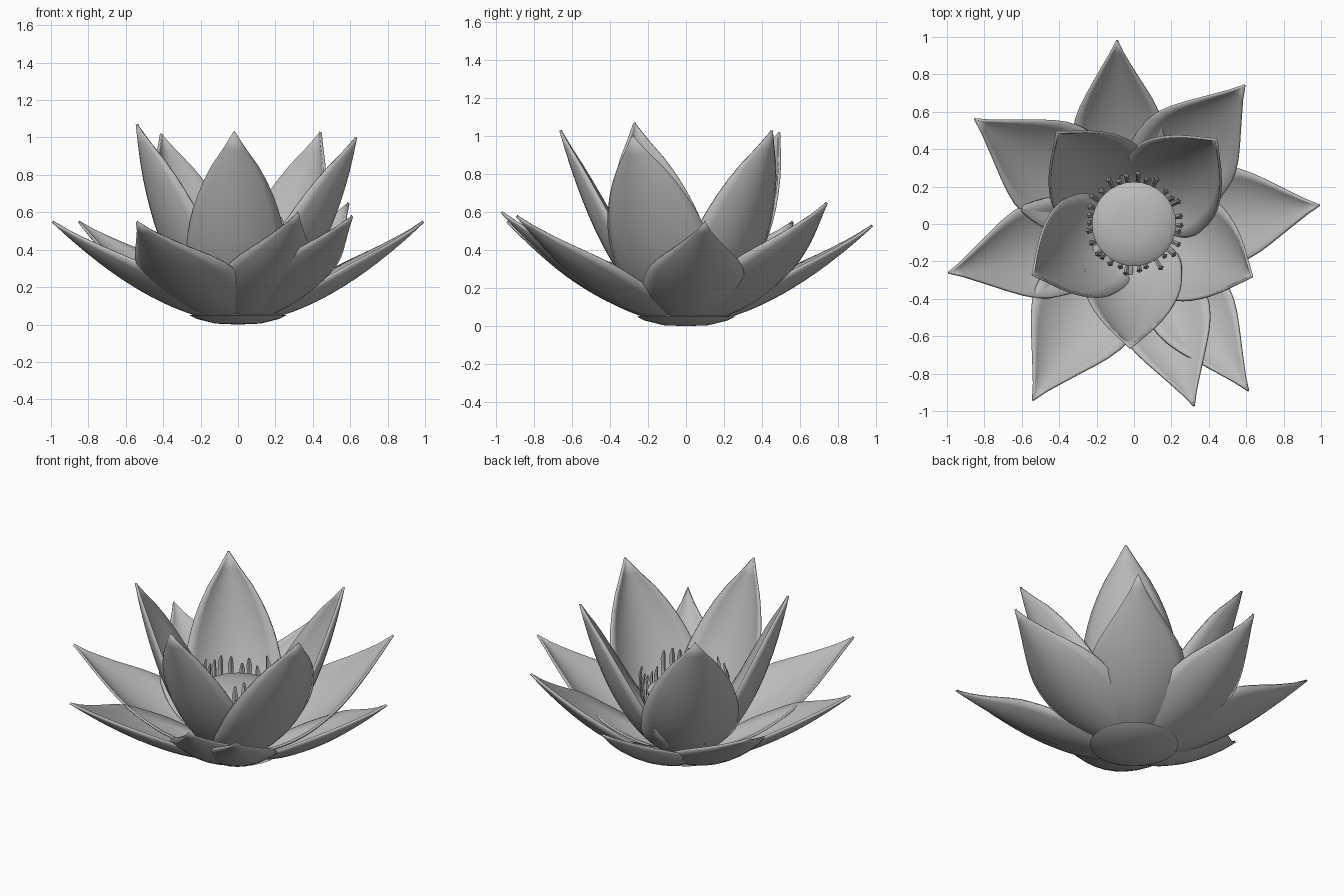
import bpy, bmesh, math, random
from mathutils import Vector

if "Cube" in bpy.data.objects:
    bpy.data.objects.remove(bpy.data.objects["Cube"])
random.seed(4)

grey = bpy.data.materials.new("soft_grey")
grey.use_nodes = True
grey.diffuse_color = (0.5, 0.5, 0.5, 1)
grey.node_tree.nodes["Principled BSDF"].inputs["Base Color"].default_value = (0.5, 0.5, 0.5, 1)


def finish(name, bm, thickness=0):
    """Turn a bmesh into a smooth grey object."""
    bmesh.ops.recalc_face_normals(bm, faces=bm.faces)
    mesh = bpy.data.meshes.new(name)
    bm.to_mesh(mesh)
    bm.free()
    mesh.materials.append(grey)
    ob = bpy.data.objects.new(name, mesh)
    bpy.context.collection.objects.link(ob)
    if thickness:
        solid = ob.modifiers.new("thickness", "SOLIDIFY")
        solid.thickness = thickness
        solid.offset = 0
    bpy.ops.object.select_all(action="DESELECT")
    ob.select_set(True)
    bpy.context.view_layer.objects.active = ob
    bpy.ops.object.shade_smooth_by_angle(angle=math.radians(40))


def outline(widths, t):
    """Smooth petal half-width, from evenly spaced samples."""
    x = t * (len(widths) - 1)
    i = min(int(x), len(widths) - 2)
    get = lambda k: widths[max(0, min(k, len(widths) - 1))]
    a, b, c, d, f = get(i - 1), get(i), get(i + 1), get(i + 2), x - i
    return max(0.002, b + 0.5 * f * (c - a + f * (2*a - 5*b + 4*c - d + f * (3*(b - c) + d - a))))


def petal(name, tip, base, bend, widths, half, cup, sway=0, rows=16, cols=10):
    """Cupped leaf swept along a curved midrib that ends at the tip."""
    tip = Vector(tip)
    out = Vector((tip.x, tip.y, 0)).normalized()
    side = Vector((-out.y, out.x, 0))
    up = Vector((0, 0, 1))
    p0, p1 = (out * r + up * z for r, z in (base, bend))
    p1 += side * sway
    bm = bmesh.new()
    grid = []
    for i in range(rows + 1):
        t = i / rows
        mid = p0 * (1 - t)**2 + p1 * 2 * t * (1 - t) + tip * t * t
        tangent = ((p1 - p0) * (1 - t) + (tip - p1) * t).normalized()
        inward = side.cross(tangent)
        if inward.dot(up - out) < 0:
            inward.negate()
        w = half * outline(widths, t)
        grid.append([bm.verts.new(mid + side * w * s + inward * cup * w * s * s)
                     for s in (2 * j / cols - 1 for j in range(cols + 1))])
    for a, b in zip(grid, grid[1:]):
        for j in range(cols):
            bm.faces.new((a[j], a[j + 1], b[j + 1], b[j]))
    finish(name, bm, 0.014)


def lathe(name, profile, steps=32):
    bm = bmesh.new()
    verts = [bm.verts.new((r, 0, z)) for r, z in profile]
    edges = [bm.edges.new(pair) for pair in zip(verts, verts[1:])]
    bmesh.ops.spin(bm, geom=verts + edges, cent=(0, 0, 0), axis=(0, 0, 1),
                   angle=math.tau, steps=steps)
    bmesh.ops.remove_doubles(bm, verts=bm.verts, dist=0.0005)
    finish(name, bm)


# Spreading outer petals: tip position, half-width and sideways sway
outer_shape = (0.4, 0.6, 0.8, 0.94, 1.0, 1.0, 0.95, 0.78, 0.52, 0.25, 0)
outer = [((-0.09, 0.98, 0.53), 0.24, 0.08), ((0.59, 0.74, 0.65), 0.28, 0.02),
         ((0.99, 0.10, 0.55), 0.26, -0.01), ((0.61, -0.89, 0.58), 0.23, 0),
         ((0.32, -0.97, 0.60), 0.25, 0), ((-0.54, -0.94, 0.55), 0.29, 0),
         ((-0.99, -0.26, 0.55), 0.26, 0.02), ((-0.85, 0.56, 0.55), 0.28, 0)]
for n, (tip, half, sway) in enumerate(outer, 1):
    petal(f"outer_petal_{n}", tip, (0.08, 0.02), (0.5, 0.08), outer_shape, half, 0.35, sway)

# Upright inner petals, broad towards the base: tip position, half-width and bulge
inner_shape = (0.5, 0.76, 0.92, 0.99, 1.0, 1.0, 0.95, 0.84, 0.66, 0.38, 0)
inner = [((-0.02, -0.66, 1.03), 0.26, 0.43), ((-0.54, -0.27, 1.07), 0.28, 0.43),
         ((0.63, -0.28, 1.0), 0.29, 0.46), ((0.44, 0.45, 1.03), 0.28, 0.44),
         ((-0.41, 0.49, 1.02), 0.28, 0.44)]
for n, (tip, half, bulge) in enumerate(inner, 1):
    petal(f"inner_petal_{n}", tip, (0.1, 0.04), (bulge, 0.22), inner_shape, half, 0.42)

# Shallow base under the petals and the seed pod in the middle
lathe("flower_base", [(0, 0), (0.12, 0.005), (0.22, 0.03), (0.26, 0.05), (0.2, 0.06), (0, 0.06)])
lathe("seed_pod", [(0, 0.08), (0.1, 0.08), (0.17, 0.25), (0.22, 0.38), (0.225, 0.42),
                   (0.2, 0.44), (0.1, 0.455), (0, 0.46)])

# Ring of flattened stamens, each a tapered stalk leaning outward
bm = bmesh.new()
count = 30
for k in range(count):
    angle = math.tau * (k + random.uniform(-0.3, 0.3)) / count
    out = Vector((math.cos(angle), math.sin(angle), 0))
    side = Vector((-out.y, out.x, 0))
    height = random.uniform(0.46, 0.58)
    lean = random.uniform(0.24, 0.28)
    rings = []
    for r, z, w in ((0.16, 0.1, 0.009), (lean - 0.01, 0.36, 0.012),
                    (lean, height - 0.05, 0.017), (lean - 0.01, height, 0.006)):
        c = out * r + Vector((0, 0, z))
        rings.append([bm.verts.new(c + d * w) for d in (out * 0.6, side, -out * 0.6, -side)])
    for a, b in zip(rings, rings[1:]):
        for j in range(4):
            bm.faces.new((a[j], a[(j + 1) % 4], b[(j + 1) % 4], b[j]))
    bm.faces.new(rings[-1])
finish("stamens", bm)
